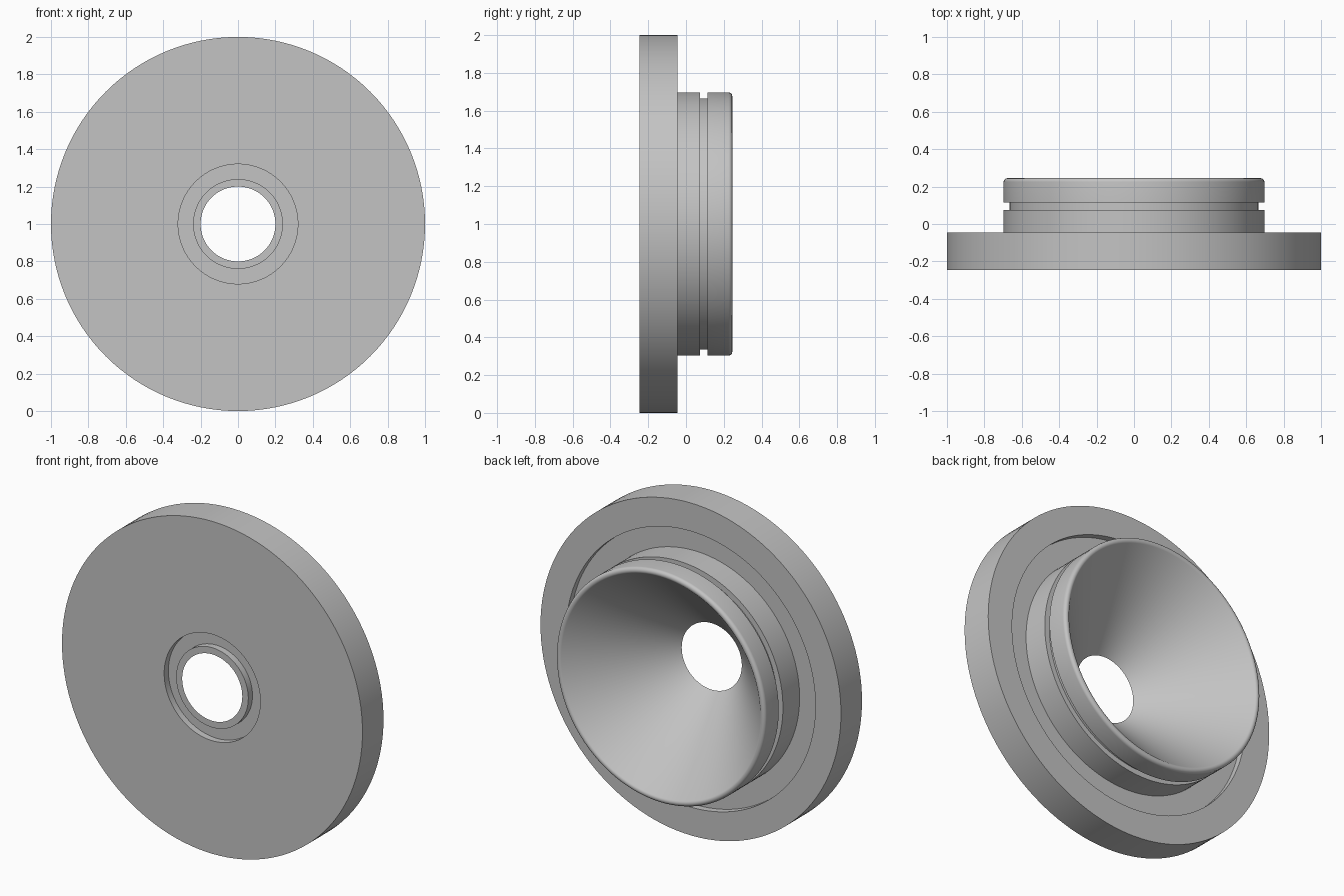
import bpy
import bmesh
from math import sin, cos, radians, tau
from mathutils import Vector

if "Cube" in bpy.data.objects:
    bpy.data.objects.remove(bpy.data.objects["Cube"], do_unlink=True)

SEGMENTS = 128
FRONT, SHOULDER, BACK = -0.245, -0.045, 0.245
FLANGE_R, HUB_R, BORE_R = 1.0, 0.697, 0.2
CHANNEL = 0.04      # depth of the ring channels in the flange faces
LIP = 0.02          # radius of the rounded hub rim

metal = bpy.data.materials.new("grey metal")
metal.use_nodes = True
grey = (0.55, 0.55, 0.55, 1)
metal.diffuse_color = grey
metal.node_tree.nodes["Principled BSDF"].inputs["Base Color"].default_value = grey


def lathe(name, profile):
    """Spin a closed (radius, y) outline around the y axis."""
    bm = bmesh.new()
    rings = []
    for i in range(SEGMENTS):
        a = tau * i / SEGMENTS
        rings.append([bm.verts.new(Vector((r * cos(a), y, 1 + r * sin(a))))
                      for r, y in profile])
    n = len(profile)
    for i in range(SEGMENTS):
        here, after = rings[i], rings[(i + 1) % SEGMENTS]
        for j in range(n):
            k = (j + 1) % n
            bm.faces.new((here[j], here[k], after[k], after[j]))
    bmesh.ops.recalc_face_normals(bm, faces=bm.faces)
    mesh = bpy.data.meshes.new(name)
    bm.to_mesh(mesh)
    bm.free()
    mesh.materials.append(metal)
    obj = bpy.data.objects.new(name, mesh)
    bpy.context.collection.objects.link(obj)
    bpy.ops.object.select_all(action="DESELECT")
    obj.select_set(True)
    bpy.context.view_layer.objects.active = obj
    bpy.ops.object.shade_smooth_by_angle(angle=radians(30))
    return obj


# Front face with its ring channel around the bore
front_face = [(BORE_R, FRONT), (0.24, FRONT), (0.24, FRONT + CHANNEL),
              (0.32, FRONT + CHANNEL), (0.32, FRONT)]
# Flange rim and the channel behind it, at the foot of the hub
flange = [(FLANGE_R, FRONT), (FLANGE_R, SHOULDER), (0.83, SHOULDER),
          (0.83, SHOULDER - CHANNEL), (HUB_R, SHOULDER - CHANNEL)]
# Seal groove around the hub
groove = [(HUB_R, 0.074), (0.665, 0.074), (0.665, 0.114), (HUB_R, 0.114)]
# Rounded rim, which runs into the conical bore and closes the outline
rim = [(HUB_R - LIP + LIP * cos(radians(a)), BACK - LIP + LIP * sin(radians(a)))
       for a in range(0, 136, 15)]

lathe("flanged_hub", front_face + flange + groove + rim)
